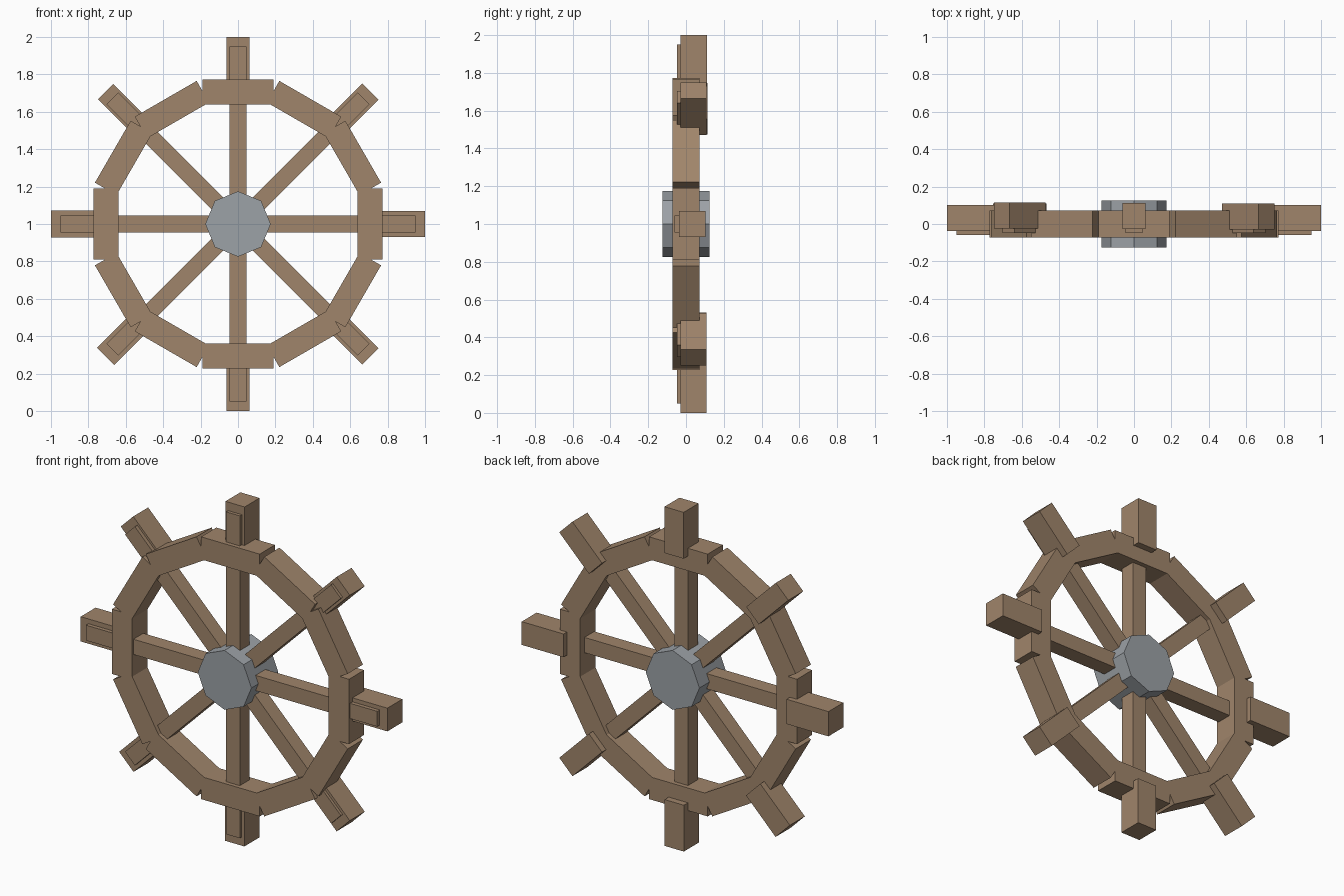
import bpy
import math
from mathutils import Matrix, Vector

if "Cube" in bpy.data.objects:
    bpy.data.objects.remove(bpy.data.objects["Cube"])

HUB_Z = 1.0


def material(name, rgb):
    m = bpy.data.materials.new(name)
    m.diffuse_color = (*rgb, 1.0)
    m.use_nodes = True
    m.node_tree.nodes["Principled BSDF"].inputs["Base Color"].default_value = m.diffuse_color
    return m


wood = material("brown_wood", (0.352, 0.235, 0.147))
metal = material("grey_metal", (0.335, 0.36, 0.385))


def radial_box(name, degrees, r0, r1, width, y0, y1):
    """Box lying along the ray at the given angle, from radius r0 to r1."""
    bpy.ops.mesh.primitive_cube_add(size=1)
    ob = bpy.context.object
    ob.name = name
    shape = (Matrix.Translation(Vector(((r0 + r1) / 2, (y0 + y1) / 2, 0)))
             @ Matrix.Diagonal((r1 - r0, y1 - y0, width, 1)))
    turn = (Matrix.Translation((0, 0, HUB_Z))
            @ Matrix.Rotation(-math.radians(degrees), 4, 'Y'))
    ob.data.transform(turn @ shape)
    ob.data.materials.append(wood)
    return ob


# Octagonal hub with corners on the axes
bpy.ops.mesh.primitive_cylinder_add(vertices=8, radius=0.175, depth=0.25)
hub = bpy.context.object
hub.name = "hub"
hub.data.transform(Matrix.Translation((0, 0, HUB_Z)) @ Matrix.Rotation(math.pi / 2, 4, 'X'))
hub.data.materials.append(metal)

# Rim of twelve straight planks, notched on the outside where they meet
for i in range(12):
    radial_box(f"rim_plank_{i + 1}", i * 30, 0.64, 0.773, 0.382, -0.071, 0.071)

# Eight spokes, each carrying a hand-cut paddle: (width, depth shift)
paddles = [(0.137, -0.007), (0.121, 0.0), (0.125, 0.002), (0.115, 0.006),
           (0.146, -0.007), (0.132, 0.0), (0.125, 0.0), (0.121, 0.0)]
for i, (width, shift) in enumerate(paddles):
    back = -0.013 if i % 4 == 0 else 0.0
    radial_box(f"spoke_{i + 1}", i * 45, 0.0, 0.95, 0.09, -0.047 + back, 0.045 + back)
    radial_box(f"paddle_{i + 1}", i * 45, 0.727, 1.0, width, -0.03 + shift, 0.109 + shift)
